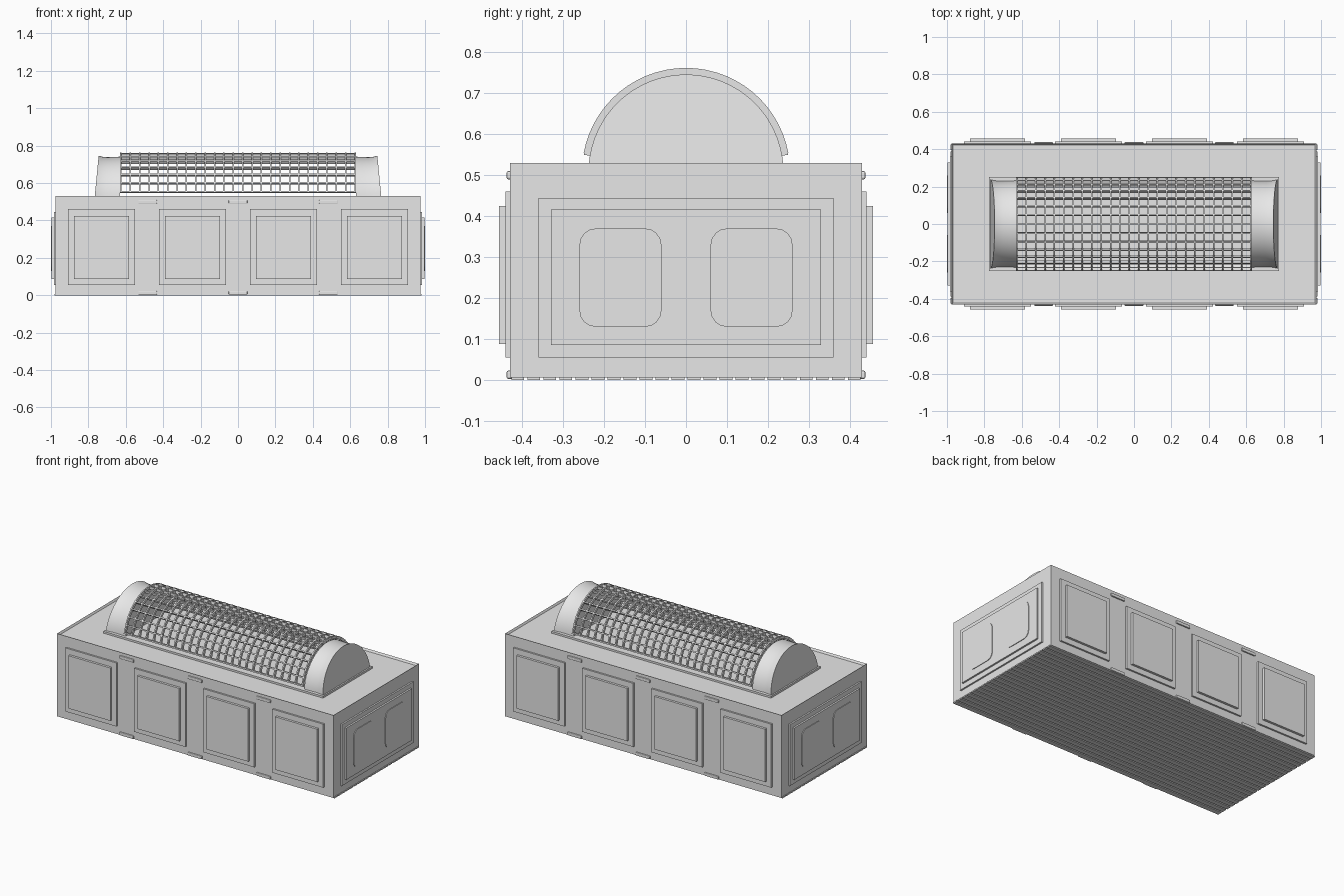
import bpy
import bmesh
from math import sin, cos, radians

old = bpy.data.objects.get("Cube")
if old:
    bpy.data.objects.remove(old, do_unlink=True)

grey = bpy.data.materials.new("plain_grey")
grey.use_nodes = True
grey.diffuse_color = (0.8, 0.8, 0.8, 1)
grey.node_tree.nodes["Principled BSDF"].inputs["Base Color"].default_value = (0.8, 0.8, 0.8, 1)


def finish(name, bm, smooth=False):
    bmesh.ops.recalc_face_normals(bm, faces=bm.faces)
    mesh = bpy.data.meshes.new(name)
    bm.to_mesh(mesh)
    bm.free()
    mesh.materials.append(grey)
    obj = bpy.data.objects.new(name, mesh)
    bpy.context.collection.objects.link(obj)
    if smooth:
        bpy.ops.object.select_all(action='DESELECT')
        obj.select_set(True)
        bpy.context.view_layer.objects.active = obj
        bpy.ops.object.shade_smooth_by_angle(angle=radians(35))
    return obj


def add_box(bm, lo, hi):
    verts = bmesh.ops.create_cube(bm, size=1)["verts"]
    for v in verts:
        for i in range(3):
            v.co[i] = (lo[i] + hi[i]) / 2 + v.co[i] * (hi[i] - lo[i])
    return verts


def box(name, lo, hi):
    bm = bmesh.new()
    add_box(bm, lo, hi)
    return finish(name, bm)


def add_loft(bm, rings, closed=False):
    """Skin a list of equal-sized point rings, capping the ends unless closed."""
    loops = [[bm.verts.new(p) for p in ring] for ring in rings]
    n = len(loops[0])
    pairs = list(zip(loops, loops[1:]))
    for a, b in pairs:
        for i in range(n):
            j = (i + 1) % n
            bm.faces.new((a[i], a[j], b[j], b[i]))
    bm.faces.new(loops[0])
    bm.faces.new(loops[-1])


# Main housing with a shallow rim around the roof
bm = bmesh.new()
add_box(bm, (-0.975, -0.43, 0.006), (0.975, 0.43, 0.53))
top = [f for f in bm.faces if f.normal.z > 0.9 or f.calc_center_median().z > 0.52]
bmesh.ops.inset_region(bm, faces=top, thickness=0.01)
for v in top[0].verts:
    v.co.z -= 0.013
finish("housing", bm)

# Slatted underside
bm = bmesh.new()
SLATS = 22
pitch = 0.86 / SLATS
for i in range(SLATS):
    y = -0.43 + pitch * i
    add_box(bm, (-0.98, y + 0.004, 0), (0.98, y + pitch - 0.004, 0.008))
finish("floor_slats", bm)

# Stepped door panels and latches on the long sides
for side, label in ((-1, "front"), (1, "back")):
    def plate(name, x, half, z0, z1, depth):
        ys = sorted((side * 0.42, side * depth))
        return box(name, (x - half, ys[0], z0), (x + half, ys[1], z1))

    for k in range(4):
        x = -0.73 + 0.4867 * k
        plate(f"{label}_door_frame_{k + 1}", x, 0.18, 0.055, 0.46, 0.441)
        plate(f"{label}_door_panel_{k + 1}", x, 0.148, 0.088, 0.425, 0.456)
    for k in (-1, 0, 1):
        for z, spot in ((0.49, "upper"), (0.003, "lower")):
            latch = plate(f"{label}_{spot}_latch_{k + 2}", 0.483 * k, 0.05, z, z + 0.02, 0.438)
            bevel = latch.modifiers.new("Bevel", 'BEVEL')
            bevel.width = 0.004
            bevel.segments = 2

# Stepped panels with rounded windows on the ends
for side, label in ((1, "left"), (-1, "right")):
    def end_box(name, half, z0, z1, depth):
        xs = sorted((side * 0.96, side * depth))
        return box(name, (xs[0], -half, z0), (xs[1], half, z1))

    end_box(f"{label}_end_frame", 0.36, 0.055, 0.445, 0.985)
    end_box(f"{label}_end_panel", 0.33, 0.086, 0.416, 0.996)
    for yc, spot in ((-0.16, "front"), (0.16, "back")):
        outline = []
        for q, (sy, sz) in enumerate(((1, 1), (-1, 1), (-1, -1), (1, -1))):
            for s in range(5):
                a = radians(90 * q + 22.5 * s)
                outline.append((yc + sy * 0.06 + 0.04 * cos(a), 0.25 + sz * 0.08 + 0.04 * sin(a)))
        bm = bmesh.new()
        add_loft(bm, [[(side * x, y, z) for y, z in outline] for x in (0.99, 1.0)])
        finish(f"{label}_{spot}_window", bm)

# Plinth under the dome
box("dome_plinth", (-0.775, -0.25, 0.515), (0.775, 0.25, 0.529))

# Solid dome ends, slightly flared outward and leaning in at the crown
AXIS_Z = 0.508
for side, label in ((1, "left"), (-1, "right")):
    rings = []
    for t, r in ((0, 0.233), (0.3, 0.231), (0.6, 0.23), (0.85, 0.233), (1, 0.238)):
        ring = []
        for i in range(33):
            a = radians(4 + 172 * i / 32)
            reach = 0.768 - 0.023 * sin(a)
            ring.append((side * (0.63 + t * (reach - 0.63)), r * cos(a), AXIS_Z + r * sin(a)))
        rings.append(ring)
    bm = bmesh.new()
    add_loft(bm, rings)
    finish(f"{label}_dome_end", bm, smooth=True)

# Open barrel cage: hoops across, bars along
START, SWEEP, ROWS, HOOPS = 10.5, 159, 14, 25
R_IN, R_OUT, HALF = 0.236, 0.254, 0.004
bm = bmesh.new()
for k in range(HOOPS + 1):
    x = -0.626 + 1.252 * k / HOOPS
    rings = []
    for i in range(ROWS * 2 + 1):
        a = radians(START + SWEEP * i / (ROWS * 2))
        rings.append([(x + dx, r * cos(a), AXIS_Z + r * sin(a)) for dx, r in
                      ((-HALF, R_IN), (HALF, R_IN), (HALF, R_OUT), (-HALF, R_OUT))])
    add_loft(bm, rings)
finish("cage_hoops", bm)

bm = bmesh.new()
for i in range(ROWS + 1):
    a = radians(START + SWEEP * i / ROWS)
    section = []
    for d, r in ((-HALF, R_IN), (HALF, R_IN), (HALF, R_OUT - 0.001), (-HALF, R_OUT - 0.001)):
        section.append((r * cos(a) - d * sin(a), AXIS_Z + r * sin(a) + d * cos(a)))
    add_loft(bm, [[(x, y, z) for y, z in section] for x in (-0.632, 0.632)])
finish("cage_bars", bm)
